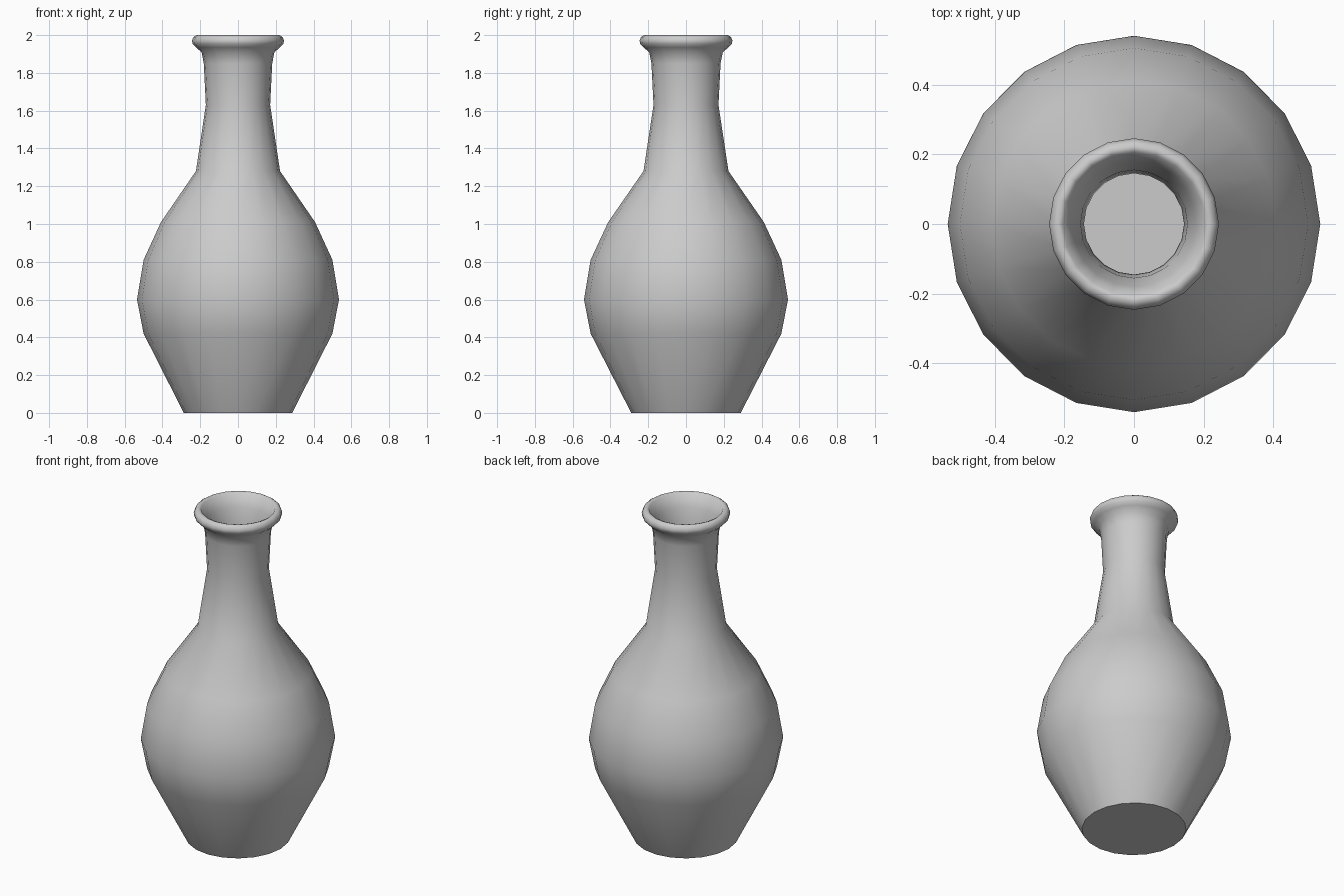
import bpy
import bmesh
import math

cube = bpy.data.objects.get("Cube")
if cube:
    bpy.data.objects.remove(cube, do_unlink=True)

SIDES = 20

# Radius and height: outer wall, rolled lip, then down the inner wall
outer = [(0.29, 0), (0.505, 0.42), (0.54, 0.6), (0.505, 0.81), (0.412, 1.01),
         (0.225, 1.28), (0.172, 1.63), (0.183, 1.85), (0.195, 1.91)]
lip = [(0.225, 1.935), (0.243, 1.955), (0.246, 1.972), (0.238, 1.99),
       (0.222, 2.0), (0.206, 1.994)]
inner = [(0.18, 1.92), (0.155, 1.85), (0.145, 1.63), (0.197, 1.29),
         (0.385, 1.0), (0.476, 0.8), (0.51, 0.6), (0.476, 0.43), (0.275, 0.03)]

# Grey ceramic
grey = bpy.data.materials.new("grey ceramic")
grey.use_nodes = True
colour = (0.6, 0.6, 0.6, 1)
grey.diffuse_color = colour
grey.node_tree.nodes["Principled BSDF"].inputs["Base Color"].default_value = colour

# Vase turned from the profile, with a closed base and an inner floor
bm = bmesh.new()
rings = []
for radius, height in outer + lip + inner:
    ring = []
    for i in range(SIDES):
        a = math.tau * i / SIDES
        ring.append(bm.verts.new((0.99 * radius * math.cos(a), radius * math.sin(a), height)))
    rings.append(ring)
for low, high in zip(rings, rings[1:]):
    for i in range(SIDES):
        j = (i + 1) % SIDES
        bm.faces.new((low[i], low[j], high[j], high[i]))
bm.faces.new(rings[0][::-1])
bm.faces.new(rings[-1])
bmesh.ops.recalc_face_normals(bm, faces=bm.faces)

mesh = bpy.data.meshes.new("vase")
bm.to_mesh(mesh)
bm.free()
mesh.materials.append(grey)
vase = bpy.data.objects.new("vase", mesh)
bpy.context.collection.objects.link(vase)

# Smooth walls with a crisp base edge
bpy.context.view_layer.objects.active = vase
vase.select_set(True)
bpy.ops.object.shade_smooth_by_angle(angle=math.radians(55))
